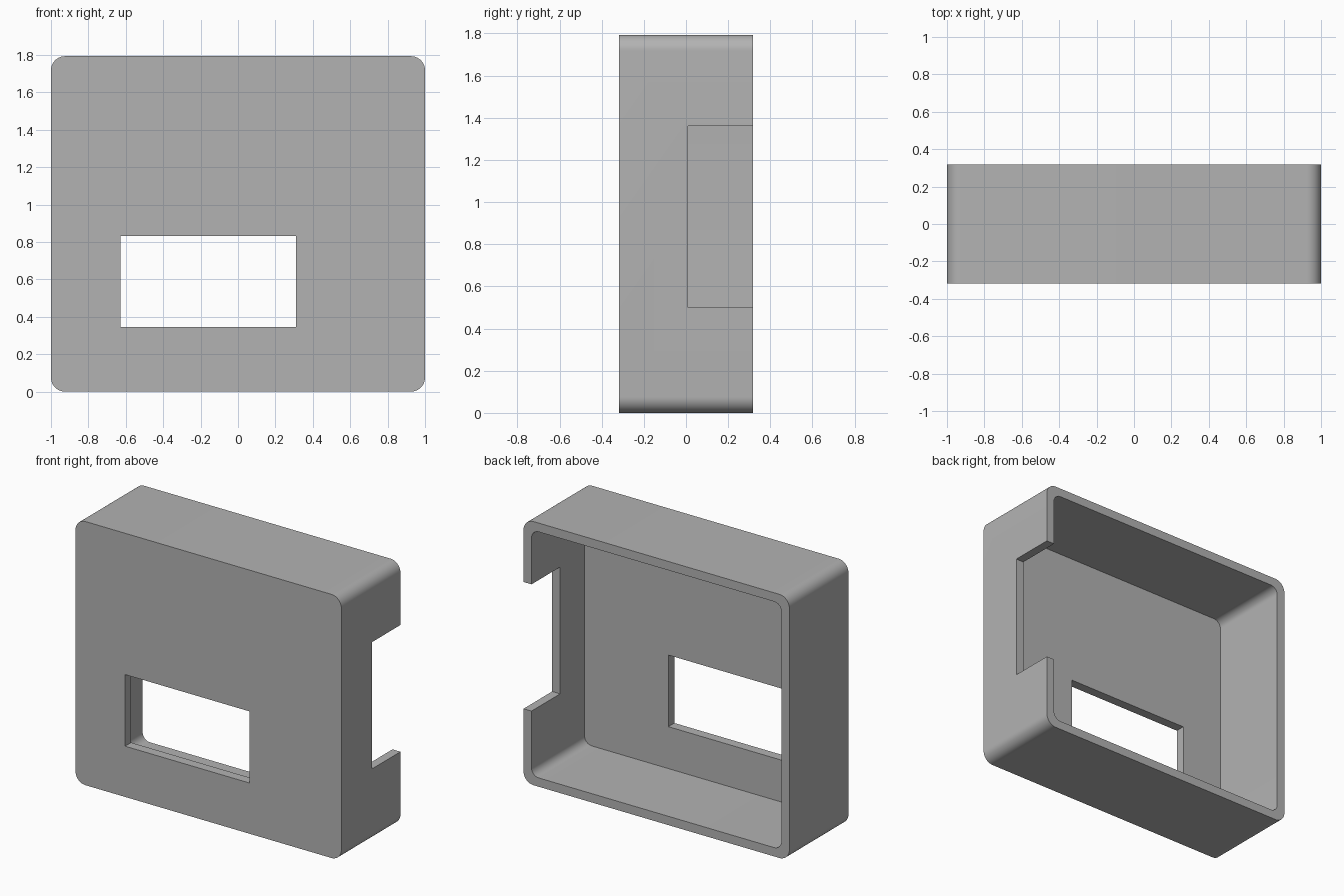
import bpy
import bmesh
import math

W, D, H = 2.0, 0.635, 1.793      # overall size
WALL, FACE = 0.06, 0.065         # side wall and front panel thickness
RADIUS = 0.075                   # outer corner radius

cube = bpy.data.objects.get("Cube")
if cube:
    bpy.data.objects.remove(cube, do_unlink=True)

grey = bpy.data.materials.new("grey plastic")
grey.use_nodes = True
colour = (0.45, 0.45, 0.45, 1)
grey.diffuse_color = colour
grey.node_tree.nodes["Principled BSDF"].inputs["Base Color"].default_value = colour


def block(name, x, y, z, radius=0.0):
    """Box between the given limits, with its edges along y rounded."""
    bm = bmesh.new()
    bmesh.ops.create_cube(bm, size=1)
    for v in bm.verts:
        v.co = [lim[0] if c < 0 else lim[1] for c, lim in zip(v.co, (x, y, z))]
    if radius:
        edges = [e for e in bm.edges
                 if abs(e.verts[0].co.y - e.verts[1].co.y) > 0.01]
        bmesh.ops.bevel(bm, geom=edges, offset=radius, segments=12,
                        profile=0.5, affect='EDGES')
    bmesh.ops.recalc_face_normals(bm, faces=bm.faces)
    mesh = bpy.data.meshes.new(name)
    bm.to_mesh(mesh)
    bm.free()
    mesh.materials.append(grey)
    obj = bpy.data.objects.new(name, mesh)
    bpy.context.collection.objects.link(obj)
    return obj


# Rounded shell
case = block("case_shell", (-W / 2, W / 2), (-D / 2, D / 2), (0, H), RADIUS)

# Cavity open at the back, window in the front panel, notch in the left wall
cutters = [
    block("cavity_cutter", (-W / 2 + WALL, W / 2 - WALL),
          (-D / 2 + FACE, D), (WALL, H - WALL), 0.055),
    block("window_cutter", (-0.627, 0.31), (-D, 0), (0.345, 0.832)),
    block("side_notch_cutter", (0.8, 1.2), (0.01, D), (0.5, 1.362)),
]
for cutter in cutters:
    mod = case.modifiers.new(cutter.name, 'BOOLEAN')
    mod.operation = 'DIFFERENCE'
    mod.solver = 'EXACT'
    mod.object = cutter

# Apply the cuts and drop the cutters
bpy.context.view_layer.objects.active = case
case.select_set(True)
for mod in list(case.modifiers):
    bpy.ops.object.modifier_apply(modifier=mod.name)
for cutter in cutters:
    bpy.data.objects.remove(cutter, do_unlink=True)

# Smooth corners, sharp edges
bpy.ops.object.select_all(action='DESELECT')
case.select_set(True)
bpy.ops.object.shade_smooth_by_angle(angle=math.radians(30))
